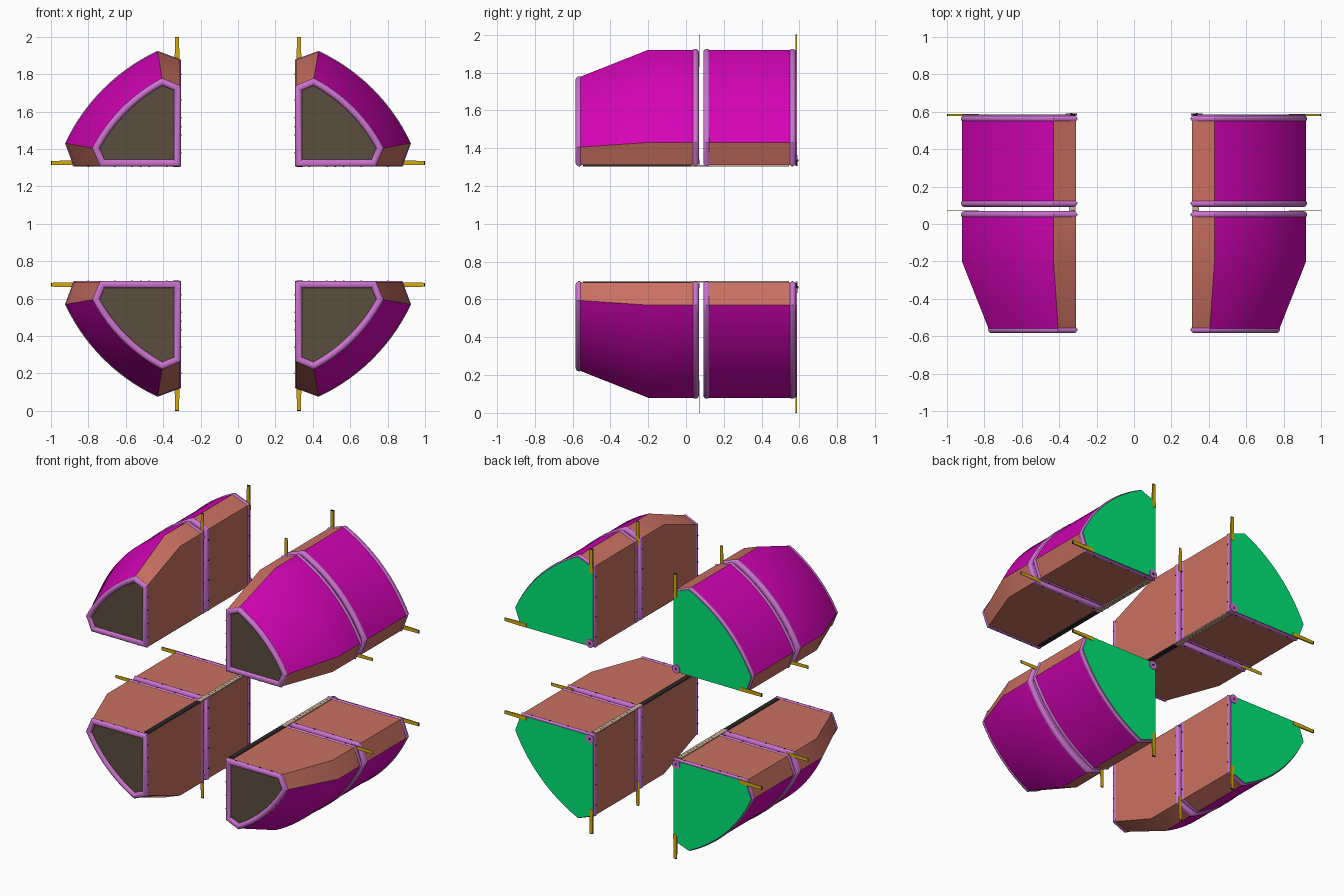
import bpy
import bmesh
import math
from mathutils import Vector

cube = bpy.data.objects.get("Cube")
if cube:
    bpy.data.objects.remove(cube)


def material(name, rgb):
    m = bpy.data.materials.new(name)
    m.use_nodes = True
    m.diffuse_color = (*rgb, 1)
    m.node_tree.nodes["Principled BSDF"].inputs["Base Color"].default_value = (*rgb, 1)
    return m


MAGENTA = material("magenta", (0.66, 0.001, 0.47))
SALMON = material("salmon", (0.59, 0.165, 0.12))
LILAC = material("lilac", (0.6, 0.17, 0.62))
GREEN = material("green", (0.0, 0.79, 0.18))
OLIVE = material("dark olive", (0.1, 0.074, 0.047))
YELLOW = material("yellow", (0.65, 0.4, 0.005))
BEIGE = material("beige", (0.58, 0.42, 0.3))
BLACK = material("near black", (0.025, 0.022, 0.022))

CORNER = 0.31
ARC_STEPS = 14


def section(shoulder, tip_u, tip_v):
    """Quarter-ring outline in x and z: inner corner, shoulders and outer arc."""
    pts = [Vector((CORNER, CORNER)), Vector((CORNER, shoulder))]
    r, start = math.hypot(tip_u, tip_v), math.atan2(tip_v, tip_u)
    end = math.pi / 2 - start
    for i in range(ARC_STEPS + 1):
        a = start + (end - start) * i / ARC_STEPS
        pts.append(Vector((r * math.cos(a), r * math.sin(a))))
    return pts + [Vector((shoulder, CORNER))]


def inset(pts, d):
    """Move every edge of the clockwise outline inward by d."""
    out = []
    for i, p in enumerate(pts):
        e1 = (p - pts[i - 1]).normalized()
        e2 = (pts[(i + 1) % len(pts)] - p).normalized()
        n1, n2 = Vector((e1.y, -e1.x)), Vector((e2.y, -e2.x))
        out.append(p + (n1 + n2) * d / (1 + n1.dot(n2)))
    return out


def finish(name, bm, mats, smooth=False):
    """Turn the bmesh into an object mirrored to all four quadrants."""
    bmesh.ops.recalc_face_normals(bm, faces=bm.faces)
    mesh = bpy.data.meshes.new(name)
    bm.to_mesh(mesh)
    bm.free()
    for m in mats:
        mesh.materials.append(m)
    ob = bpy.data.objects.new(name, mesh)
    bpy.context.collection.objects.link(ob)
    ob.location.z = 1
    if smooth:
        bpy.ops.object.select_all(action="DESELECT")
        ob.select_set(True)
        bpy.context.view_layer.objects.active = ob
        bpy.ops.object.shade_smooth_by_angle(angle=math.radians(35))
    mod = ob.modifiers.new("Quadrants", "MIRROR")
    mod.use_axis = (True, False, True)
    mod.use_mirror_merge = False


def loft(bm, rings, closed=False):
    """Skin a list of (outline, y); cap the ends unless closed into a loop."""
    loops = [[bm.verts.new((p.x, y, p.y)) for p in pts] for pts, y in rings]
    n = len(loops[0])
    pairs = list(zip(loops, loops[1:])) + ([(loops[-1], loops[0])] if closed else [])
    for a, b in pairs:
        for i in range(n):
            j = (i + 1) % n
            f = bm.faces.new((a[i], a[j], b[j], b[i]))
            # outer arc takes the second material
            f.material_index = int(2 <= i < 2 + ARC_STEPS)
    if not closed:
        bm.faces.new(loops[0]).material_index = 2
        bm.faces.new(loops[-1]).material_index = 3


def box(bm, lo, hi):
    verts = bmesh.ops.create_cube(bm, size=1)["verts"]
    for v in verts:
        v.co = [l + (c + 0.5) * (h - l) for c, l, h in zip(v.co, lo, hi)]
    return verts


def swap(verts):
    """Reflect across the quadrant diagonal."""
    for v in verts:
        v.co.x, v.co.z = v.co.z, v.co.x


full = section(0.875, 0.43, 0.92)
small = section(0.735, 0.405, 0.775)

# Hull segments
for name, rings, front, back in (
    ("front_segment", [(small, -0.566), (full, -0.2), (full, 0.06)], OLIVE, LILAC),
    ("rear_segment", [(full, 0.105), (full, 0.575)], LILAC, GREEN),
):
    bm = bmesh.new()
    loft(bm, rings)
    finish(name, bm, (SALMON, MAGENTA, front, back), True)

# Rounded end frames
for name, outline, y in (
    ("nose_frame", small, -0.565),
    ("front_joint_frame", full, 0.050),
    ("rear_joint_frame", full, 0.110),
    ("tail_frame", full, 0.563),
):
    bm = bmesh.new()
    profile = []
    for i in range(16):
        a = math.tau * (i + 0.5) / 16
        profile.append((inset(outline, 0.014 - 0.019 * math.cos(a)), y + 0.019 * math.sin(a)))
    loft(bm, profile, True)
    finish(name, bm, (LILAC, LILAC), True)

# Tail bulkhead plate, leaving a thin rim of frame visible
bm = bmesh.new()
plate = inset(full, 0.003)
loft(bm, [(plate, 0.578), (plate, 0.586)])
finish("tail_panel", bm, (LILAC, LILAC, LILAC, GREEN))

# Corner gusset on the tail panel
bm = bmesh.new()
bmesh.ops.create_cone(bm, cap_ends=True, segments=16, radius1=0.03, radius2=0.03, depth=0.012)
for v in bm.verts:
    v.co = (v.co.x + 0.335, v.co.z + 0.585, v.co.y + 0.335)
finish("corner_gusset", bm, (LILAC,), True)
bm = bmesh.new()
box(bm, (0.329, 0.589, 0.329), (0.341, 0.594, 0.341))
finish("gusset_bolt", bm, (BLACK,))

# Tapered tabs with dark tips
tabs, tips = bmesh.new(), bmesh.new()
for y, half in ((0.070, 0.0015), (0.583, 0.005)):
    for flip in (False, True):
        for bm, z0, z1 in ((tabs, 0.83, 0.995), (tips, 0.995, 1.0)):
            verts = box(bm, (0.312, y - half, z0), (0.340, y + half, z1))
            for v in verts:
                if v.co.z > 0.9:
                    v.co.x = 0.325 + (v.co.x - 0.325) * 0.75
            if flip:
                swap(verts)
finish("locating_tabs", tabs, (YELLOW,))
finish("tab_tips", tips, (BLACK,))

# Hinge strips along the inner corner
bm = bmesh.new()
box(bm, (0.312, -0.545, 0.304), (0.345, 0.03, 0.311))
finish("front_hinge_strip", bm, (BLACK,))
bm = bmesh.new()
box(bm, (0.312, 0.03, 0.3035), (0.347, 0.545, 0.311))
finish("rear_hinge_strip", bm, (BEIGE,))
bm = bmesh.new()
for i in range(12):
    y = 0.15 + i * 0.033
    box(bm, (0.326, y, 0.3025), (0.333, y + 0.006, 0.304))
finish("hinge_slots", bm, (BLACK,))

# Small bolts on the straight sides of the frames
bm = bmesh.new()
for y, reach in ((-0.565, 0.66), (0.050, 0.80), (0.110, 0.80), (0.563, 0.80)):
    for k in range(4):
        s = 0.38 + (reach - 0.38) * k / 3
        for flip in (False, True):
            verts = box(bm, (s - 0.004, y - 0.004, 0.303), (s + 0.004, y + 0.004, 0.3065))
            if flip:
                swap(verts)
finish("frame_bolts", bm, (BLACK,))
